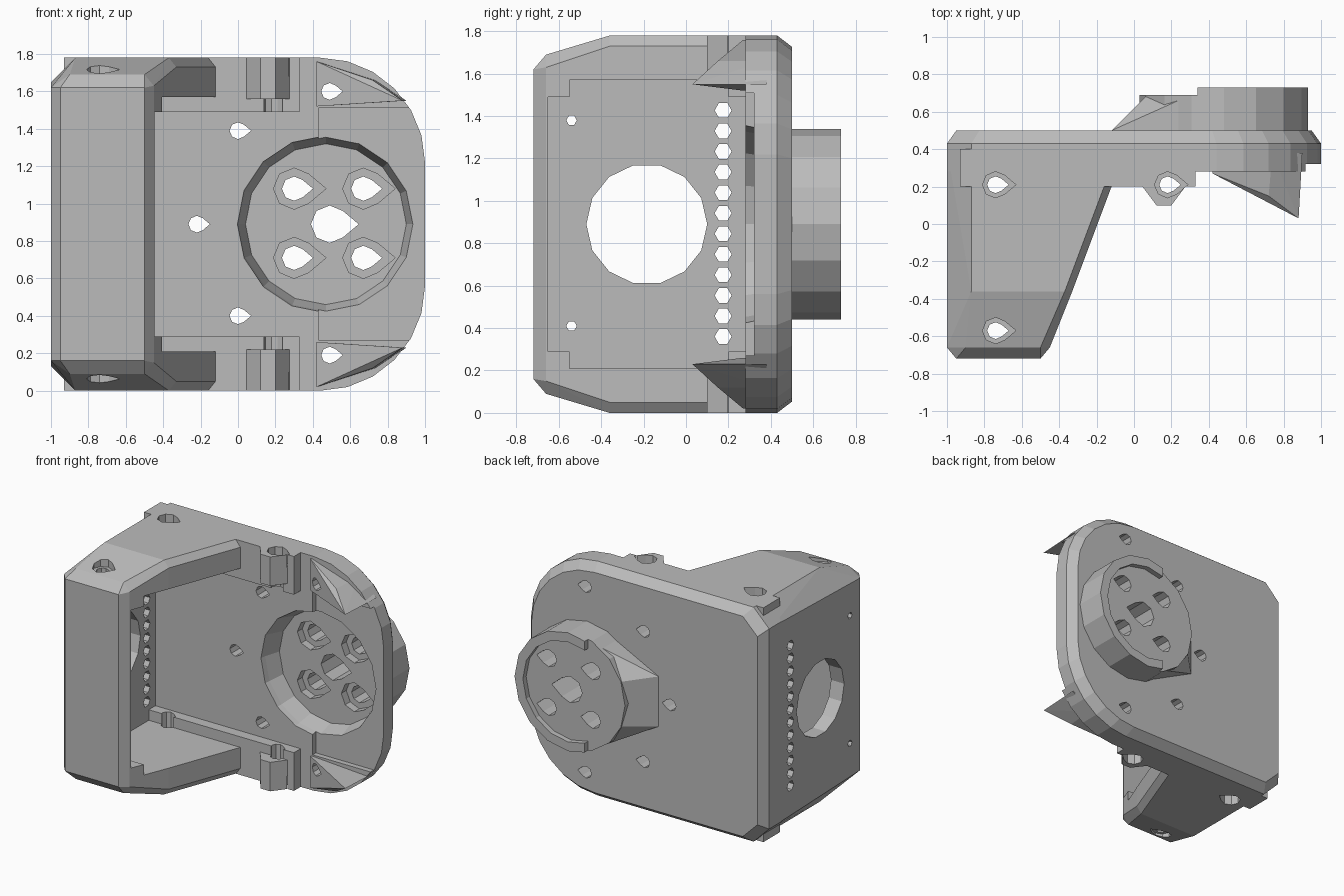
import bpy, bmesh
from math import cos, sin, pi, radians
from mathutils import Vector

old = bpy.data.objects.get("Cube")
if old:
    bpy.data.objects.remove(old, do_unlink=True)

MID = 0.89  # mirror height

grey = bpy.data.materials.new("plain_grey")
grey.use_nodes = True
grey.diffuse_color = (0.5, 0.5, 0.5, 1)
grey.node_tree.nodes["Principled BSDF"].inputs["Base Color"].default_value = (0.5, 0.5, 0.5, 1)


def hull(name, points):
    """Convex solid around the given points."""
    bm = bmesh.new()
    for p in points:
        bm.verts.new(p)
    res = bmesh.ops.convex_hull(bm, input=bm.verts)
    loose = {g for g in res["geom_interior"] + res["geom_unused"] if isinstance(g, bmesh.types.BMVert)}
    bmesh.ops.delete(bm, geom=list(loose), context="VERTS")
    bmesh.ops.dissolve_limit(bm, angle_limit=radians(1), verts=bm.verts, edges=bm.edges)
    bmesh.ops.recalc_face_normals(bm, faces=bm.faces)
    me = bpy.data.meshes.new(name)
    bm.to_mesh(me)
    bm.free()
    me.materials.append(grey)
    ob = bpy.data.objects.new(name, me)
    bpy.context.collection.objects.link(ob)
    return ob


def place(axis, a, b, t):
    return {"x": (t, a, b), "y": (a, t, b), "z": (a, b, t)}[axis]


def prism(name, pts, axis, lo, hi):
    return hull(name, [place(axis, a, b, t) for a, b in pts for t in (lo, hi)])


def box(name, x, y, z):
    return hull(name, [(i, j, k) for i in x for j in y for k in z])


def circle(a, b, r, n=16):
    return [(a + r * cos(2 * pi * i / n), b + r * sin(2 * pi * i / n)) for i in range(n)]


def teardrop(a, b, r):
    return circle(a, b, r, 8)[1:] + [(a + 1.55 * r, b)]


def combine(target, other, op):
    mod = target.modifiers.new(op, "BOOLEAN")
    mod.operation, mod.solver, mod.object = op, "EXACT", other
    with bpy.context.temp_override(object=target, active_object=target, selected_objects=[target]):
        bpy.ops.object.modifier_apply(modifier=mod.name)
    bpy.data.objects.remove(other, do_unlink=True)


def add(target, other):
    combine(target, other, "UNION")


def cut(target, other):
    combine(target, other, "DIFFERENCE")


def both(points):
    """Points given as x, y, half height, mirrored about the middle."""
    return [(x, y, MID + s * h) for x, y, h in points for s in (1, -1)]


# Housing: outer shell, then hollow interior open to the +x side
body = hull("bracket_body", both([
    (-0.87, 0.4, 0.89), (-0.87, -0.36, 0.89), (-0.37, -0.36, 0.89), (-0.33, -0.36, 0.84),
    (-0.16, 0.2, 0.89), (-0.12, 0.2, 0.84), (-0.12, 0.4, 0.89),
    (-0.9, -0.66, 0.8), (-0.5, -0.66, 0.8), (-0.45, -0.66, 0.74),
    (-0.95, -0.72, 0.73), (-0.5, -0.72, 0.73), (-1, -0.66, 0.73), (-1, 0.4, 0.76)]))
cut(body, box("hollow", (-0.89, 0.3), (-0.55, 0.6), (0.21, 1.57)))
cut(body, box("hollow_front", (-0.89, 0.3), (-0.65, -0.5), (0.29, 1.49)))

# Back plate: chamfered on the -x side, big round corners on the +x side
R = 0.56
outline = [(-1, 0.76), (-0.87, 0.89)]
outline += [(1 - R + R * sin(a), 0.89 - R + R * cos(a)) for a in [i * pi / 12 for i in range(7)]]
plate = hull("plate", both(
    [(x, y, h) for x, h in outline for y in (0.28, 0.43)] +
    [(x * 0.95, 0.5, h * 0.94) for x, h in outline]))
cut(plate, box("step", (0.43, 1.2), (0, 0.32), (0.27, 1.51)))
add(body, plate)

for s in (1, -1):
    def zs(*hs):
        return [MID + s * h for h in hs]
    # Side flange, screw lug and corner fin
    add(body, box("flange", (-0.93, 0.33), (0.2, 0.4), zs(0.6, 0.89)))
    lug = [(0.03, 0.22), (0.12, 0.1), (0.2, 0.1), (0.29, 0.22)]
    add(body, prism("lug", lug, "z", *zs(0.67, 0.89)))
    fin = [(0.42, 0.27, 0.63), (0.42, 0.27, 0.87), (0.42, 0.4, 0.63), (0.42, 0.4, 0.87),
           (0.56, 0.26, 0.64), (0.88, 0.03, 0.66), (0.72, 0.15, 0.77), (0.9, 0.38, 0.66), (0.74, 0.38, 0.77)]
    add(body, hull("fin", [(x, y, MID + s * h) for x, y, h in fin]))

# Rear boss with raised rim and ramped tab
CX = 0.48
boss = prism("boss", circle(CX, MID, 0.45), "y", 0.4, 0.73)
cut(boss, prism("boss_floor", circle(CX, MID, 0.38), "y", 0.69, 0.9))
cut(boss, box("rim_gap", (-0.2, 0.34), (0.69, 0.9), (0, 2)))
add(body, boss)
add(body, hull("tab", both([
    (x, y, h) for x, h in ((0.3, 0.4), (0.07, 0.17)) for y in (0.45, 0.688)] + [(-0.12, 0.5, 0.19), (-0.12, 0.45, 0.19)])))

# Front recess of the boss
cut(body, hull("recess", [(x, y, z) for y, r in ((0.2, 0.49), (0.32, 0.465), (0.44, 0.43))
                          for x, z in circle(CX - 0.01, MID, r)]))

# Boss holes with shallow counterbores
for x in (0.3, 0.67):
    for z in (0.71, 1.08):
        cut(body, prism("bolt", teardrop(x, z, 0.065), "y", 0.3, 0.9))
        cut(body, prism("bore", teardrop(x, z, 0.11), "y", 0.3, 0.5))
cut(body, prism("shaft", teardrop(0.49, MID, 0.1), "y", 0.3, 0.9))

# Plate holes
for x, z in ((0, 1.39), (0, 0.4), (-0.22, MID), (0.49, 1.6), (0.49, 0.19)):
    cut(body, prism("pin", teardrop(x, z, 0.045), "y", 0, 0.6))

# Screw holes through top and bottom
for x, y in ((-0.74, 0.21), (-0.74, -0.57), (0.18, 0.21)):
    cut(body, prism("screw", teardrop(x, y, 0.045), "z", -0.1, 1.9))
    for lo, hi in ((-0.1, 0.1), (1.68, 1.9)):
        cut(body, prism("screw_head", teardrop(x, y, 0.07), "z", lo, hi))

# Side wall: large opening, vent row and two small holes
cut(body, prism("opening", circle(-0.185, MID, 0.285, 14), "x", -1.2, -0.8))
for i in range(12):
    cut(body, prism("vent", circle(0.175, 0.36 + i * 0.097, 0.04, 6), "x", -1.2, -0.8))
for z in (0.41, 1.38):
    cut(body, prism("small_hole", circle(-0.54, z, 0.025, 6), "x", -1.2, -0.8))
